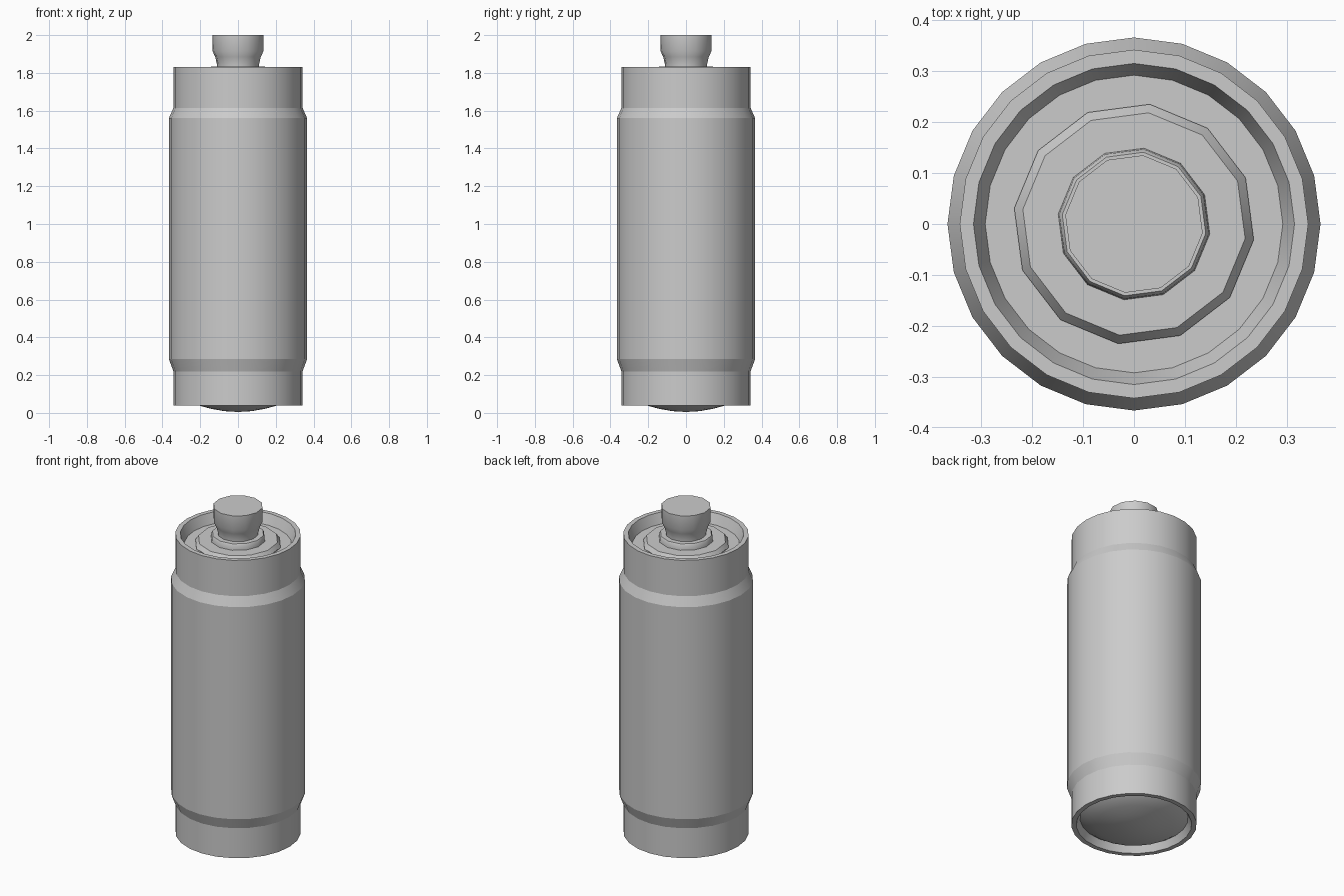
import bpy, bmesh, math

if "Cube" in bpy.data.objects:
    bpy.data.objects.remove(bpy.data.objects["Cube"])


def lathe(name, profile, sides, turn=0.0, smooth=32):
    """Revolve (radius, z) points about z; radius 0 makes a pole."""
    bm = bmesh.new()
    rings = []
    for r, z in profile:
        if r == 0:
            rings.append([bm.verts.new((0, 0, z))] * sides)
        else:
            rings.append([bm.verts.new((r * math.cos(turn + i * math.tau / sides),
                                        r * math.sin(turn + i * math.tau / sides), z))
                          for i in range(sides)])
    for a, b in zip(rings, rings[1:]):
        for i in range(sides):
            j = (i + 1) % sides
            quad = list(dict.fromkeys((a[i], a[j], b[j], b[i])))
            bm.faces.new(quad)
    bmesh.ops.recalc_face_normals(bm, faces=bm.faces)
    mesh = bpy.data.meshes.new(name)
    bm.to_mesh(mesh)
    bm.free()
    ob = bpy.data.objects.new(name, mesh)
    bpy.context.collection.objects.link(ob)
    bpy.ops.object.select_all(action='DESELECT')
    ob.select_set(True)
    bpy.context.view_layer.objects.active = ob
    bpy.ops.object.shade_smooth_by_angle(angle=math.radians(smooth))
    return ob


# can body: domed base, stepped wall, rolled rim and recessed lid
body = [(0, 0.005), (0.07, 0.009), (0.14, 0.021), (0.21, 0.04), (0.265, 0.06),
        (0.295, 0.08), (0.315, 0.04), (0.342, 0.04), (0.342, 0.22), (0.366, 0.285),
        (0.366, 1.56), (0.342, 1.615), (0.342, 1.83), (0.315, 1.83),
        (0.292, 1.77), (0, 1.77)]
lathe("can_body", body, 24, smooth=20)

# raised valve cup on the lid
turn = math.radians(-7.5)
cup = [(0, 1.76), (0.237, 1.76), (0.237, 1.775), (0.22, 1.80), (0.15, 1.80),
       (0.148, 1.825), (0.142, 1.835), (0.11, 1.835), (0, 1.835)]
lathe("valve_cup", cup, 12, turn)

# nozzle with a narrowed neck
nozzle = [(0, 1.82), (0.112, 1.82), (0.112, 1.845), (0.122, 1.885),
          (0.136, 1.915), (0.136, 2.0), (0, 2.0)]
lathe("nozzle", nozzle, 12, turn)
